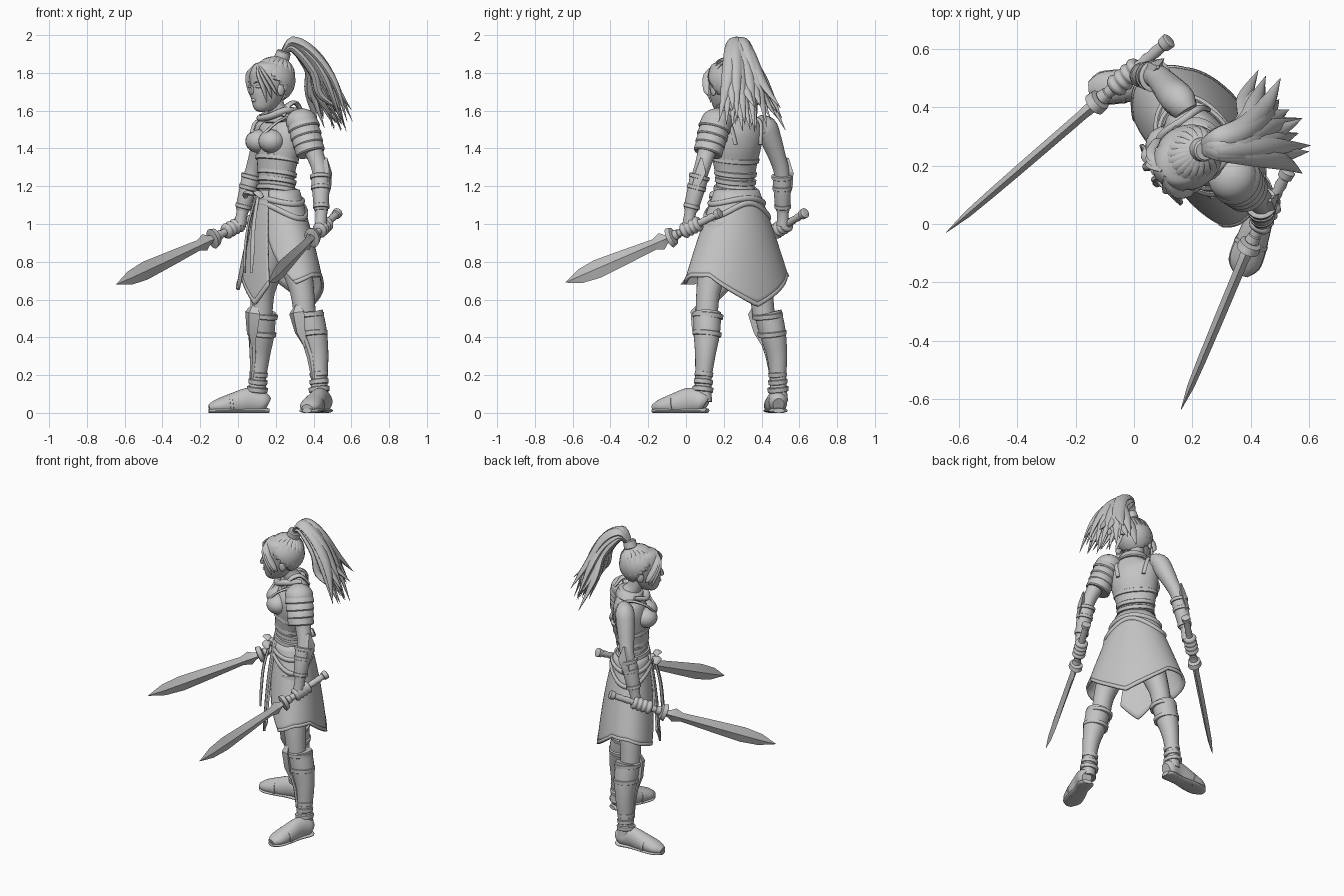
import bpy, bmesh, math, random
from mathutils import Vector, Matrix

random.seed(4)
cube = bpy.data.objects.get("Cube")
if cube:
    bpy.data.objects.remove(cube)

clay = bpy.data.materials.new("clay_grey")
clay.use_nodes = True
clay.diffuse_color = (0.55, 0.55, 0.55, 1)
clay.node_tree.nodes["Principled BSDF"].inputs["Base Color"].default_value = clay.diffuse_color

# The figure is built facing -y, then turned and placed
PLACE = Matrix.Translation((0.225, 0.275, 0)) @ Matrix.Rotation(-math.pi / 4, 4, 'Z')
UNPLACE = PLACE.inverted()
X, Z = Vector((1, 0, 0)), Vector((0, 0, 1))
parts = []


def finish(name, verts, faces, thick=0, angle=40):
    """Make a placed, smooth shaded object with sharp creases."""
    mesh = bpy.data.meshes.new(name)
    placed = [PLACE @ Vector(v) for v in verts]
    mesh.from_pydata([(p.x, p.y, max(p.z, 0)) for p in placed], [], faces)
    bm = bmesh.new()
    bm.from_mesh(mesh)
    bmesh.ops.recalc_face_normals(bm, faces=bm.faces)
    bm.to_mesh(mesh)
    bm.free()
    mesh.shade_smooth()
    mesh.set_sharp_from_angle(angle=math.radians(angle))
    mesh.materials.append(clay)
    ob = bpy.data.objects.new(name, mesh)
    bpy.context.scene.collection.objects.link(ob)
    parts.append(ob)
    if thick:
        mod = ob.modifiers.new("thickness", 'SOLIDIFY')
        mod.thickness = thick
        mod.offset = 0


def twist(first, degrees, pivot):
    """Turn all parts made since the given one about an upright axis."""
    p = PLACE @ Vector(pivot)
    for ob in parts[first:]:
        ob.matrix_world = (Matrix.Translation(p) @ Matrix.Rotation(math.radians(degrees), 4, 'Z')
                           @ Matrix.Translation(-p))


def loft(name, rows, n=20, sub=4, ref=X, angle=40):
    """Skin elliptical rings (x, y, z, half width, half depth) along a path."""
    rows = [Vector(r) for r in rows]
    path = []
    for i in range(len(rows) - 1):
        p0, p1, p2, p3 = (rows[min(max(j, 0), len(rows) - 1)] for j in range(i - 1, i + 3))
        for k in range(sub):
            t = k / sub
            path.append(p1 + ((p2 - p0) * t + (p0 * 2 - p1 * 5 + p2 * 4 - p3) * t * t
                              + (p1 * 3 - p0 - p2 * 3 + p3) * t ** 3) * 0.5)
    path.append(rows[-1])
    verts, faces = [], []
    for i, row in enumerate(path):
        before, after = path[max(i - 1, 0)], path[min(i + 1, len(path) - 1)]
        along = (Vector(after[:3]) - Vector(before[:3])).normalized()
        side = (ref - along * ref.dot(along)).normalized()
        other = along.cross(side)
        a, b = max(row[3], 0.0008), max(row[4], 0.0008)
        for k in range(n):
            w = math.tau * k / n
            verts.append(Vector(row[:3]) + side * a * math.cos(w) + other * b * math.sin(w))
    for i in range(len(path) - 1):
        for k in range(n):
            m = (k + 1) % n
            faces.append((i * n + k, i * n + m, (i + 1) * n + m, (i + 1) * n + k))
    faces += [tuple(range(n)), tuple(range(len(verts) - n, len(verts)))]
    finish(name, verts, faces, angle=angle)


def cuff(name, p, q, ra, rb, lip=0.006, ref=X):
    """Short band with rounded lips between two points."""
    p, q = Vector(p), Vector(q)
    rows = []
    for t, d in ((0, -lip), (0.12, 0), (0.88, 0), (1, -lip)):
        rows.append((*p.lerp(q, t), *[r0 + (r1 - r0) * t + d for r0, r1 in zip(ra, rb)]))
    loft(name, rows, n=28, sub=1, ref=ref)


def ball(name, c, r):
    rows = []
    for i in range(13):
        w = math.pi * i / 12
        rows.append((c[0], c[1], c[2] - r[2] * math.cos(w), r[0] * math.sin(w), r[1] * math.sin(w)))
    loft(name, rows, sub=1)


def strand(name, pts, radii, flat=0.6, n=8, sub=5):
    """Tapered lock or cord through a few points."""
    pts = [Vector(p) for p in pts]
    ref = (pts[-1] - pts[0]).cross(Z)
    ref = ref.normalized() if ref.length > 0.01 else X
    loft(name, [(*p, r, r * flat) for p, r in zip(pts, radii)], n, sub, ref, 60)


# Torso and neck
loft("torso", [(0, 0, 0.98, .15, .12), (0, -.005, 1.08, .142, .112), (0, -.025, 1.2, .108, .087),
               (0, -.025, 1.3, .122, .092), (.005, -.012, 1.41, .146, .108), (.005, 0, 1.49, .152, .1),
               (.008, .005, 1.54, .118, .075), (.005, 0, 1.575, .062, .055), (0, -.03, 1.62, .047, .047),
               (0, -.05, 1.7, .045, .047)], n=32)
for s, side in ((1, "left"), (-1, "right")):
    ball(side + "_breast_plate", (s * .06, -.1, 1.438), (.07, .07, .062))
    strand(side + "_chest_strap", [(s * .06, -.145, 1.48), (s * .1, -.09, 1.54), (s * .1, 0, 1.565),
                                   (s * .1, .07, 1.53), (s * .08, .093, 1.42)], [.012] * 5)
for i, (z, a, b) in enumerate(((1.17, .122, .104), (1.215, .116, .096), (1.255, .12, .097), (1.33, .136, .104))):
    cuff(f"waist_band_{i}", (0, -.025, z), (0, -.02, z + .028), (a, b), (a, b))
cuff("neck_guard", (.01, 0, 1.55), (.01, -.01, 1.6), (.11, .088), (.085, .075), .008)
strand("scarf_roll", [(.09, .04, 1.6), (.1, -.04, 1.6), (.04, -.095, 1.57), (-.05, -.095, 1.56),
                      (-.09, -.03, 1.58)], [.02, .026, .024, .022, .012], 0.8)
twist(0, -10, (0, 0, 0))

# Head and face
head_start = len(parts)
loft("head", [(0, -.14, 1.595, .022, .022), (0, -.135, 1.615, .045, .05), (0, -.115, 1.66, .07, .082),
              (0, -.095, 1.72, .088, .1), (0, -.08, 1.78, .097, .112), (0, -.075, 1.84, .08, .095),
              (0, -.075, 1.865, .035, .05)], n=28)
loft("nose", [(0, -.185, 1.74, .008, .008), (0, -.195, 1.7, .012, .016), (0, -.192, 1.688, .008, .008)], 8)
ball("lips", (0, -.182, 1.655), (.02, .012, .009))
for s, side in ((1, "left"), (-1, "right")):
    ball(side + "_ear", (s * .093, -.07, 1.71), (.012, .022, .032))
    ball(side + "_eye", (s * .036, -.176, 1.727), (.02, .014, .009))
    strand(side + "_brow", [(s * .015, -.191, 1.745), (s * .04, -.185, 1.752), (s * .066, -.163, 1.745)],
           [.004, .006, .002])

# Hair cap: ellipsoid opened over the face
centre, size, seg = Vector((0, -.062, 1.76)), Vector((.106, .12, .115)), 32
verts, faces = [], []
for i in range(seg + 1):
    for k in range(seg):
        w, v = math.pi * i / seg, math.tau * k / seg
        d = Vector((math.sin(w) * math.cos(v), math.sin(w) * math.sin(v), math.cos(w)))
        verts.append(centre + d * size)
for i in range(seg):
    for k in range(seg):
        m = (k + 1) % seg
        quad = (i * seg + k, i * seg + m, (i + 1) * seg + m, (i + 1) * seg + k)
        mid = sum((verts[q] for q in quad), Vector()) / 4 - centre
        if mid.z > -.04 - mid.y * 1.2 and mid.z > -.1:
            faces.append(quad)
finish("hair_cap", verts, faces, thick=.008)

# Combed locks rising to the tie, and face framing bangs
knot = Vector((0, -.01, 1.885))
for i in range(22):
    v = math.tau * (i + .5) / 22
    out = Vector((math.cos(v), math.sin(v), -.15 + .45 * max(0, -math.sin(v)) - .35 * max(0, math.sin(v))))
    start = centre + out.normalized() * size
    mid = (start.lerp(knot, .5) - centre).normalized() * size + centre
    strand(f"combed_lock_{i}", [start, mid, knot], [.01, .019, .012], 0.45)
for s, side in ((1, "left"), (-1, "right")):
    for k in range(3):
        x = s * (.06 + .018 * k)
        strand(f"{side}_bang_{k}", [(s * .01, -.155, 1.845), (x * .8, -.18 + .01 * k, 1.79),
                                    (x * 1.1, -.16 + .02 * k, 1.71), (x * 1.05, -.14 + .02 * k, 1.64 + .02 * k)],
               [.012, .019, .016, .001], 0.5)
cuff("hair_tie", knot - Z * .02, knot + Vector((.012, .012, .03)), (.042, .042), (.038, .038))
twist(head_start, -12, (0, -.085, 0))

# Ponytail
for i in range(27):
    v = i / 26
    jit = lambda a: random.uniform(-a, a)
    drop = (i % 3) / 2
    pts = [(.235, .26, 1.89), (.29, .25 + .05 * v, 1.965 - .03 * drop + jit(.008)),
           (.40 - .02 * v, .235 + .11 * v, 1.915 - .1 * drop + jit(.012)),
           (.51 - .07 * drop - .06 * v, .215 + .21 * v, 1.76 - .06 * drop + jit(.03)),
           (.595 - .06 * drop - .13 * v * v + jit(.025), .2 + .3 * v + jit(.03), 1.555 + jit(.07))]
    strand(f"ponytail_lock_{i}", [UNPLACE @ Vector(p) for p in pts], [.022, .033, .036, .03, .001], 0.6)


# Skirt surface: angle from the front and drop below the waist, flatter in front
def skirt_point(a, z, off=0):
    d = 1.18 - z
    depth = .1 + (.245 if math.cos(a) < 0 else .18) * d - .13 * d * d
    return Vector((math.sin(a) * (.117 + .42 * d - .06 * d * d + off), -.012 - math.cos(a) * (depth + off), z))


def skirt_hem(a):
    u = abs(a - math.pi)
    return .56 + .16 * min(1, u / .95) - .07 * max(0, u - 1.5)


def cloth(name, edges, hem, t0=0, off=0, thick=.012, cols=64, rows=14):
    verts, faces = [], []
    for i in range(rows + 1):
        t = t0 + (1 - t0) * i / rows
        lo, hi = edges(t)
        for k in range(cols + 1):
            a = lo + (hi - lo) * k / cols
            verts.append(skirt_point(a, 1.18 + (hem(a) - 1.18) * t, off))
            if i and k:
                q = i * (cols + 1) + k
                faces.append((q, q - 1, q - cols - 2, q - cols - 1))
    finish(name, verts, faces, thick)


skirt_start = len(parts)
skirt_edges = lambda t: (.25 + .85 * t * t, math.tau - .3 - .35 * t * t)
front_hem = lambda a: .57 + .3 * abs(a - .1)
cloth("skirt", skirt_edges, skirt_hem)
cloth("skirt_hem_trim", skirt_edges, skirt_hem, .96, .002, .014, rows=2)
cloth("front_panel", lambda t: (-.25 - .1 * t, .45), front_hem, 0, .01, cols=20)
cloth("front_panel_trim", lambda t: (-.35, .45), front_hem, .95, .012, cols=20, rows=2)

# Hip cords, sash bow and hanging ties
for i, (z, dip) in enumerate(((1.135, .03), (1.11, .08))):
    ring = [skirt_point(a, z - dip * math.sin(a) ** 2 * (1 - i * .3 * math.cos(a)), .006)
            for a in (math.tau * k / 24 for k in range(25))]
    loft(f"hip_cord_{i}", [(*p, .015, .012) for p in ring], 10, 2, Z)
ball("sash_knot", (-.01, -.135, 1.15), (.026, .026, .026))
for s, side in ((1, "left"), (-1, "right")):
    strand(side + "_sash_loop", [(-.01, -.14, 1.15), (s * .05 - .01, -.17, 1.165), (s * .08 - .01, -.16, 1.14)],
           [.012, .026, .012], 0.5)
    strand(side + "_sash_tie", [(s * .01, -.15, 1.14), (s * .025, -.185, 1.0), (s * .035, -.2, .86),
                                (s * .03, -.205, .74)], [.01, .012, .014, .008], 0.6)
twist(skirt_start, -12, (0, 0, 0))

# Arms, legs and their armour; heel and toe points set the turn of each foot
for s, side, heel, toe in ((1, "left", (.462, .108, 0), (.366, -.172, 0)),
                           (-1, "right", (.158, .49, 0), (-.152, .463, 0))):
    def limb(rows, dx=.02, dy=.025):
        return [(s * r[0] + dx, r[1] - s * dy, *r[2:]) for r in rows]

    def foot(u, z, *radii):
        p = UNPLACE @ Vector(heel).lerp(Vector(toe), u)
        return (p.x, p.y, z, *radii)

    # Leg, boot, straps and knee guard
    loft(side + "_thigh", limb([(.085, 0, 1.0, .09, .1), (.125, -.005, .8, .083, .09), (.172, -.005, .64, .062, .066),
                                (.19, 0, .5, .058, .06)]))
    loft(side + "_boot", limb([(.26, .04, .06, .045, .055), (.255, .04, .17, .041, .046), (.244, .044, .3, .052, .056),
                               (.222, .034, .42, .069, .071), (.202, .018, .53, .074, .074)]))
    for k, (x, y, z, r) in enumerate(((.2, .018, .5, .081), (.22, .032, .405, .076), (.253, .041, .19, .048),
                                      (.256, .04, .15, .05), (.259, .038, .11, .055))):
        p, q = limb([(x, y, z), (x - .004, y, z + .028)])
        cuff(f"{side}_boot_strap_{k}", p, q, (r, r), (r + .002, r + .002))
    loft(side + "_knee_guard", limb([(.185, -.052, .585, .008, .006), (.19, -.064, .53, .056, .026),
                                     (.205, -.053, .43, .04, .024), (.225, -.03, .34, .004, .006)]), 4, 1, angle=20)
    loft(side + "_shin_ridge", limb([(.212, -.046, .42, .02, .014), (.238, -.014, .3, .022, .014),
                                     (.255, -.006, .18, .01, .01)]), 6, 2)
    loft(side + "_foot", [foot(0, .045, .035, .03), foot(.08, .055, .055, .048), foot(.3, .065, .068, .047),
                          foot(.55, .05, .06, .054), foot(.85, .035, .039, .055), foot(1, .025, .02, .028)], 24, ref=Z)
    loft(side + "_sole", [foot(-.02, .012, .012, .03), foot(.08, .012, .014, .051), foot(.35, .012, .014, .046),
                          foot(.65, .012, .014, .058), foot(.88, .012, .014, .056), foot(1.01, .012, .012, .025)],
         24, ref=Z)
    cuff(side + "_toe_band", foot(.6, .044), foot(.66, .042), (.058, .059), (.055, .059), ref=Z)

    # Arm, vambrace and elbow guard
    arm_dx = .01
    loft(side + "_arm", limb([(.12, .02, 1.53, .04, .05), (.165, .03, 1.515, .058, .058), (.2, .032, 1.45, .056, .056),
                              (.242, .035, 1.36, .045, .048), (.276, .035, 1.28, .041, .043),
                              (.302, .02, 1.18, .042, .042), (.322, 0, 1.06, .03, .032),
                              (.328, -.01, .99, .03, .034)], arm_dx))
    p, q = limb([(.282, .032, 1.26), (.32, 0, 1.07)], arm_dx)
    cuff(side + "_vambrace", p, q, (.05, .052), (.038, .04), .004)
    for k, t in enumerate((0, .3, .82)):
        a, b = Vector(p).lerp(Vector(q), t), Vector(p).lerp(Vector(q), t + .12)
        r = .055 - .014 * t
        cuff(f"{side}_vambrace_ring_{k}", a, b, (r, r + .002), (r - .001, r + .001))
    loft(side + "_elbow_guard", limb([(.298, .06, 1.35, .006, .008), (.303, .05, 1.28, .026, .048),
                                      (.326, .035, 1.2, .018, .034), (.334, .01, 1.1, .004, .006)], arm_dx),
         4, 1, angle=20)

# Layered pauldron on the left shoulder
ball("pauldron_dome", (.16, 0, 1.54), (.083, .086, .072))
for i in range(4):
    top = Vector((.158 + .016 * i, 0, 1.55 - .042 * i))
    cuff(f"pauldron_lame_{i}", top, top + Vector((.022, 0, -.052)), (.074, .08), (.086 - .003 * i, .091 - .004 * i))
strand("pauldron_ridge", [(.095, -.075, 1.57), (.095, -.04, 1.625), (.095, .02, 1.64), (.095, .075, 1.58)],
       [.012, .02, .02, .012], 0.6)

# Swords with gripping fists: guard, tip and pommel points
for side, guard, tip, pommel in (("left", (.37, -.13, .93), (.6, -.69, .69), (.28, .15, 1.06)),
                                 ("right", (-.35, -.15, .925), (-.4, -.83, .68), (-.325, .18, 1.06))):
    guard, tip, pommel = Vector(guard), Vector(tip), Vector(pommel)
    blade = ((0, .018, .02), (.05, .026, .02), (.09, .046, .018), (.16, .029, .018), (.45, .041, .017),
             (.7, .05, .015), (.86, .038, .012), (1, .001, .001))
    loft(side + "_sword_blade", [(*guard.lerp(tip, t), a, b) for t, a, b in blade], 4, 1, Z, 15)
    cuff(side + "_sword_guard", guard.lerp(pommel, -.04), guard.lerp(pommel, .06), (.056, .042), (.046, .038), .012, Z)
    cuff(side + "_sword_collar", guard.lerp(pommel, .06), guard.lerp(pommel, .16), (.028, .026), (.024, .022), ref=Z)
    loft(side + "_sword_grip", [(*guard.lerp(pommel, t / 16), .018 + .003 * (t % 2), .018 + .003 * (t % 2))
                                for t in range(17)], 14, 1, Z, 60)
    cuff(side + "_sword_pommel", guard.lerp(pommel, .9), pommel, (.025, .025), (.028, .028), ref=Z)
    loft(side + "_fist", [(*guard.lerp(pommel, .24 + .042 * k), .036 + .007 * (k % 2), .034 + .007 * (k % 2))
                          for k in range(9)], 18, 3, Z, 60)
